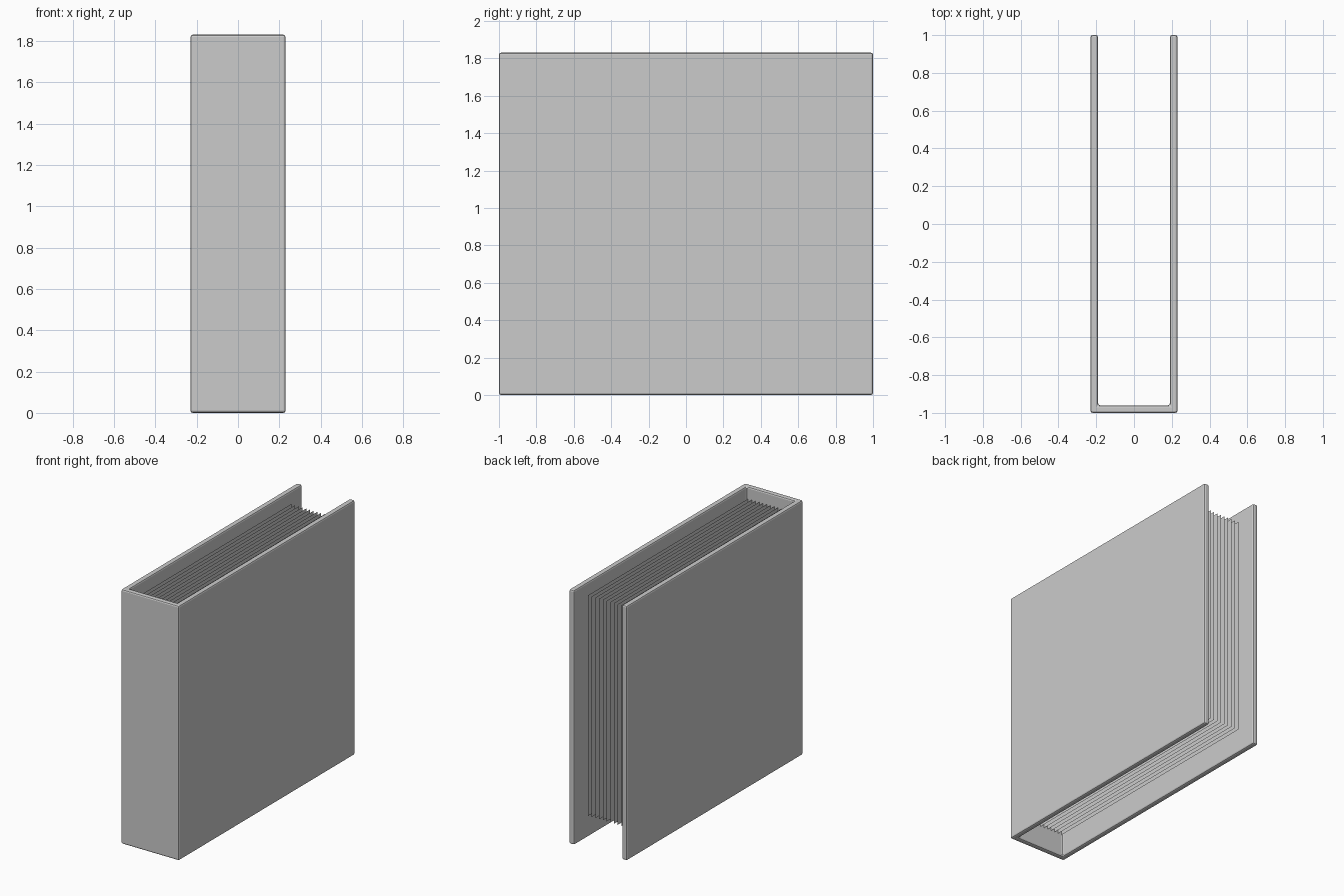
import bpy, bmesh

if "Cube" in bpy.data.objects:
    bpy.data.objects.remove(bpy.data.objects["Cube"])

HALF_W, HALF_D, HEIGHT, BOARD = 0.23, 1.0, 1.83, 0.04
PAGES, PAGE_X = 13, 0.178


def link(name, bm):
    mesh = bpy.data.meshes.new(name)
    bm.to_mesh(mesh)
    bm.free()
    obj = bpy.data.objects.new(name, mesh)
    bpy.context.collection.objects.link(obj)
    return obj


# cover: U-shaped profile (two boards and the spine) extruded upward
w, d, t = HALF_W, HALF_D, BOARD
profile = [(-w, -d), (w, -d), (w, d), (w - t, d), (w - t, -d + t),
           (-w + t, -d + t), (-w + t, d), (-w, d)]
bm = bmesh.new()
base = bm.faces.new([bm.verts.new((x, y, 0)) for x, y in profile])
top = bmesh.ops.extrude_face_region(bm, geom=[base])["geom"]
bmesh.ops.translate(bm, vec=(0, 0, HEIGHT),
                    verts=[g for g in top if isinstance(g, bmesh.types.BMVert)])
bmesh.ops.recalc_face_normals(bm, faces=bm.faces)
cover = link("cover", bm)
bevel = cover.modifiers.new("soft_edges", "BEVEL")
bevel.width = 0.011
bevel.segments = 2

# pages: single-sheet planes fixed to the spine, set in from the cover edges
y0, y1, z0, z1 = -d + t, 0.86, 0.16, 1.745
bm = bmesh.new()
for i in range(PAGES):
    x = -PAGE_X + 2 * PAGE_X * i / (PAGES - 1)
    bm.faces.new([bm.verts.new((x, y, z))
                  for y, z in ((y0, z0), (y1, z0), (y1, z1), (y0, z1))])
link("pages", bm)
